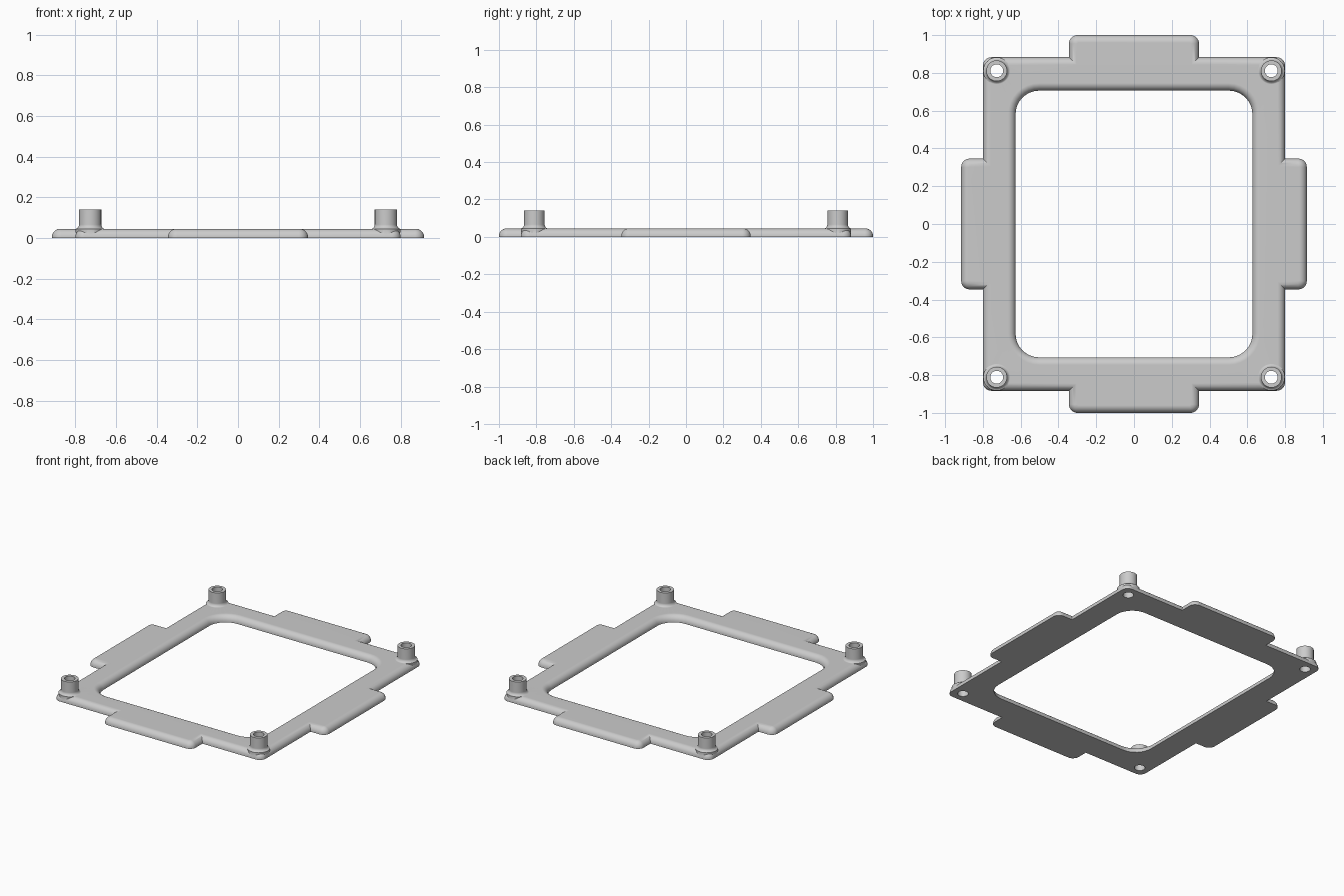
import bpy, bmesh, math
from mathutils import Vector

if "Cube" in bpy.data.objects:
    bpy.data.objects.remove(bpy.data.objects["Cube"])

THICK, ROUND = 0.045, 0.04
POST_X, POST_Y = 0.727, 0.811


def quadrants(corners):
    """Mirror first-quadrant corners (x, y, radius) into a full CCW outline."""
    out = []
    for sx, sy in ((1, 1), (-1, 1), (-1, -1), (1, -1)):
        part = corners if sx * sy > 0 else corners[::-1]
        out += [(Vector((x * sx, y * sy)), r) for x, y, r in part]
    return out


def inset_outline(outline, d, steps=8):
    """Shift the outline inward by d; corners with a radius become arcs."""
    pts = []
    for i, (p, r) in enumerate(outline):
        a = (p - outline[i - 1][0]).normalized()
        b = (outline[(i + 1) % len(outline)][0] - p).normalized()
        na, nb = Vector((-a.y, a.x)), Vector((-b.y, b.x))
        if r == 0:
            pts.append(p + (na + nb) * d)
            continue
        for k in range(steps + 1):
            t = math.pi / 2 * k / steps
            pts.append(p + (na + nb) * r - (na * math.cos(t) + nb * math.sin(t)) * (r - d))
    return pts


def bridge(bm, lower, upper):
    for i in range(len(lower)):
        bm.faces.new((lower[i - 1], lower[i], upper[i], upper[i - 1]))


def finish(bm, name):
    bmesh.ops.recalc_face_normals(bm, faces=bm.faces[:])
    me = bpy.data.meshes.new(name)
    bm.to_mesh(me)
    bm.free()
    ob = bpy.data.objects.new(name, me)
    bpy.context.collection.objects.link(ob)
    return ob


def lathe_at_corners(name, profile, n=40):
    """Closed solid of revolution (radius, z) repeated at the four corners."""
    bm = bmesh.new()
    for sx in (1, -1):
        for sy in (1, -1):
            rings = [[bm.verts.new((sx * POST_X + r * math.cos(2 * math.pi * k / n),
                                    sy * POST_Y + r * math.sin(2 * math.pi * k / n), z))
                      for k in range(n)] for r, z in profile]
            for lo, hi in zip(rings, rings[1:]):
                bridge(bm, lo, hi)
            bm.faces.new(rings[0])
            bm.faces.new(rings[-1])
    return finish(bm, name)


def boolean(target, tool, operation):
    mod = target.modifiers.new(operation, 'BOOLEAN')
    mod.operation, mod.object, mod.solver = operation, tool, 'EXACT'
    bpy.context.view_layer.objects.active = target
    bpy.ops.object.modifier_apply(modifier=mod.name)
    bpy.data.objects.remove(tool)


# frame plate: tabbed outline and rounded window, both with rounded top edges
outer = quadrants([(0.915, 0.346, 0.045), (0.80, 0.346, 0), (0.80, 0.883, 0.045),
                   (0.344, 0.883, 0), (0.344, 1.0, 0.045)])
window = quadrants([(0.627, 0.706, 0.125)])
section = [(0, 0)] + [(ROUND * (1 - math.cos(a)), THICK - ROUND + ROUND * math.sin(a))
                      for a in (math.pi / 2 * k / 8 for k in range(9))]
bm = bmesh.new()
walls = []
for outline, sign in ((outer, 1), (window, -1)):
    rings = [[bm.verts.new((p.x, p.y, z)) for p in inset_outline(outline, sign * d)]
             for d, z in section]
    for lo, hi in zip(rings, rings[1:]):
        bridge(bm, lo, hi)
    walls.append(rings)
for level in (0, -1):
    edges = [bm.edges.get((ring[i - 1], ring[i]))
             for ring in (walls[0][level], walls[1][level]) for i in range(len(ring))]
    bmesh.ops.triangle_fill(bm, edges=edges, use_beauty=True, use_dissolve=False)
frame = finish(bm, "mounting_frame")

# corner posts with a filleted foot
FIL = 0.022
foot = [(0.055 + FIL * (1 - math.sin(a)), THICK - 0.001 + FIL * (1 - math.cos(a)))
        for a in (math.pi / 2 * k / 6 for k in range(1, 7))]
posts = lathe_at_corners("corner_posts", [(0.07, 0.008)] + foot + [(0.055, 0.14)])
boolean(frame, posts, 'UNION')

# screw holes through the posts and plate
holes = lathe_at_corners("screw_holes", [(0.034, -0.05), (0.034, 0.2)])
boolean(frame, holes, 'DIFFERENCE')

bpy.ops.object.select_all(action='DESELECT')
frame.select_set(True)
bpy.context.view_layer.objects.active = frame
bpy.ops.object.shade_smooth_by_angle(angle=math.radians(30))
weighted = frame.modifiers.new("weighted_normals", 'WEIGHTED_NORMAL')
weighted.keep_sharp = True
